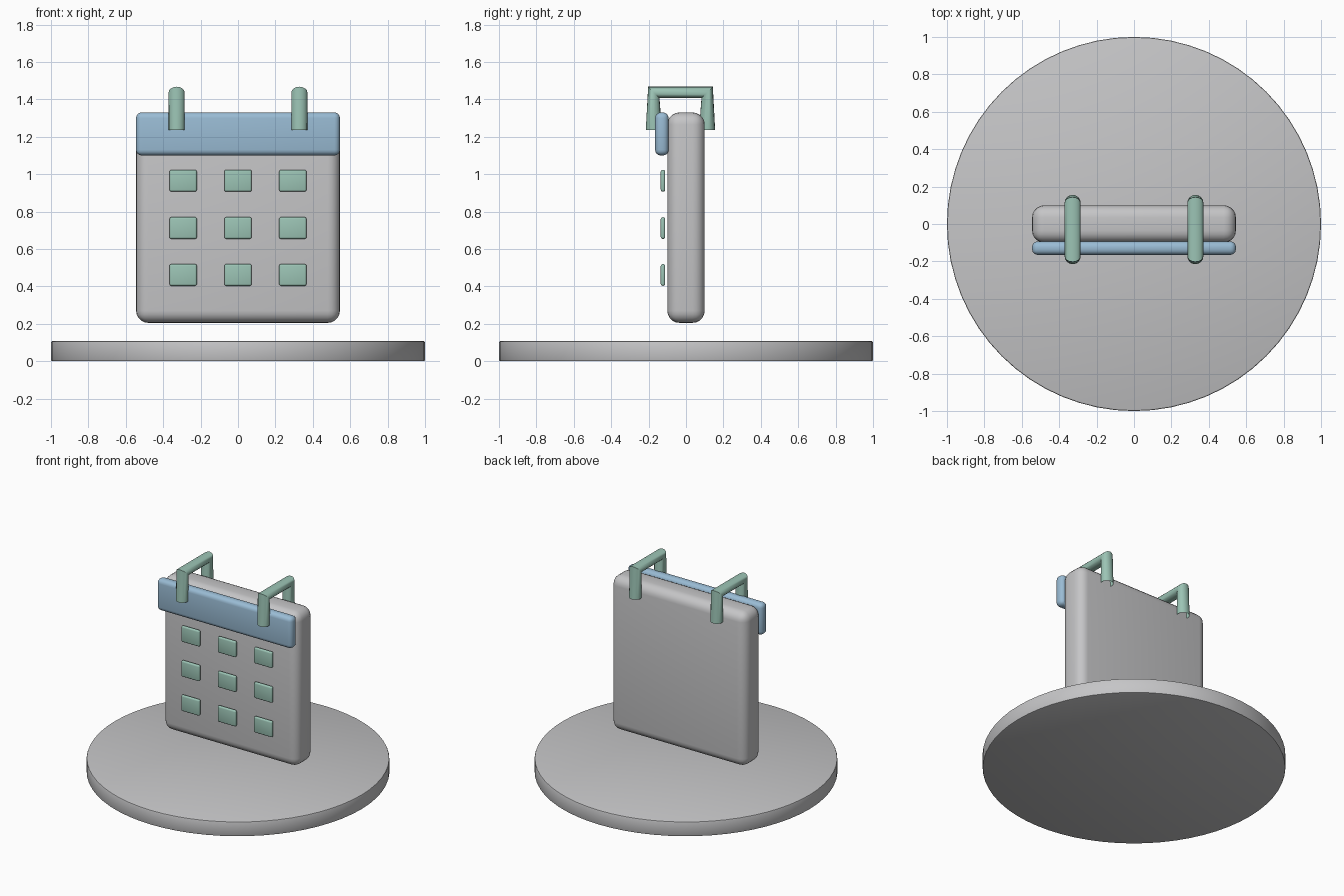
import bpy, bmesh, math

if "Cube" in bpy.data.objects:
    bpy.data.objects.remove(bpy.data.objects["Cube"])


def material(name, rgb):
    m = bpy.data.materials.new(name)
    m.diffuse_color = (*rgb, 1)
    m.use_nodes = True
    m.node_tree.nodes["Principled BSDF"].inputs["Base Color"].default_value = m.diffuse_color
    return m


GREY = material("light grey", (0.56, 0.56, 0.57))
BLUE = material("soft blue", (0.32, 0.50, 0.66))
GREEN = material("sage green", (0.33, 0.55, 0.46))


def finish(name, bm, mat):
    bmesh.ops.recalc_face_normals(bm, faces=bm.faces)
    mesh = bpy.data.meshes.new(name)
    bm.to_mesh(mesh)
    bm.free()
    mesh.materials.append(mat)
    ob = bpy.data.objects.new(name, mesh)
    bpy.context.collection.objects.link(ob)
    bpy.ops.object.select_all(action='DESELECT')
    ob.select_set(True)
    bpy.context.view_layer.objects.active = ob
    return ob


def smooth(ob, angle=35):
    bpy.ops.object.shade_smooth_by_angle(angle=math.radians(angle))
    return ob


def bevel(ob, width, segments):
    mod = ob.modifiers.new("rounding", 'BEVEL')
    mod.width, mod.segments = width, segments
    mod.limit_method = 'ANGLE'
    bpy.ops.object.modifier_apply(modifier=mod.name)


def rounded_box(name, lo, hi, radius, segments, mat):
    bm = bmesh.new()
    bmesh.ops.create_cube(bm, size=1)
    for v in bm.verts:
        v.co = [(a + b) / 2 + c * (b - a) for a, b, c in zip(lo, hi, v.co)]
    ob = finish(name, bm, mat)
    bevel(ob, radius, segments)
    return smooth(ob)


def binder_ring(name, x, mat, r=0.043, sides=16):
    # (y, z, tilt of the cross-section), from front foot over to back foot
    path = [(-0.172, 1.235, 0), (-0.172, 1.437, -45),
            (0.113, 1.437, -135), (0.113, 1.235, -180)]
    bm = bmesh.new()
    rings = []
    for y, z, tilt in path:
        t = math.radians(tilt)
        ring = []
        for i in range(sides):
            a = 2 * math.pi * i / sides
            s = r * math.sin(a)
            ring.append(bm.verts.new((x + r * math.cos(a),
                                      y + s * math.cos(t), z + s * math.sin(t))))
        rings.append(ring)
    for p, q in zip(rings, rings[1:]):
        for i in range(sides):
            j = (i + 1) % sides
            bm.faces.new((p[i], p[j], q[j], q[i]))
    finish(name, bm, mat)
    smooth(bpy.context.object)


# Round base
bm = bmesh.new()
bmesh.ops.create_cone(bm, cap_ends=True, segments=64, radius1=1, radius2=1, depth=0.108)
bmesh.ops.translate(bm, verts=bm.verts, vec=(0, 0, 0.054))
base = finish("round_base", bm, GREY)
bevel(base, 0.008, 2)
smooth(base)

# Calendar page block and header strip
rounded_box("page_block", (-0.545, -0.1, 0.205), (0.545, 0.1, 1.33), 0.065, 5, GREY)
rounded_box("header_strip", (-0.545, -0.165, 1.1), (0.545, -0.093, 1.33), 0.03, 4, BLUE)

# Three by three grid of day tiles
for row, z in enumerate((0.965, 0.712, 0.461)):
    for col, x in enumerate((-0.293, 0, 0.293)):
        rounded_box(f"day_tile_{row}_{col}", (x - 0.073, -0.135, z - 0.058),
                    (x + 0.073, -0.111, z + 0.058), 0.01, 3, GREEN)

# Binder rings over the top edge
for side, x in (("left", -0.328), ("right", 0.328)):
    binder_ring("binder_ring_" + side, x, GREEN)
